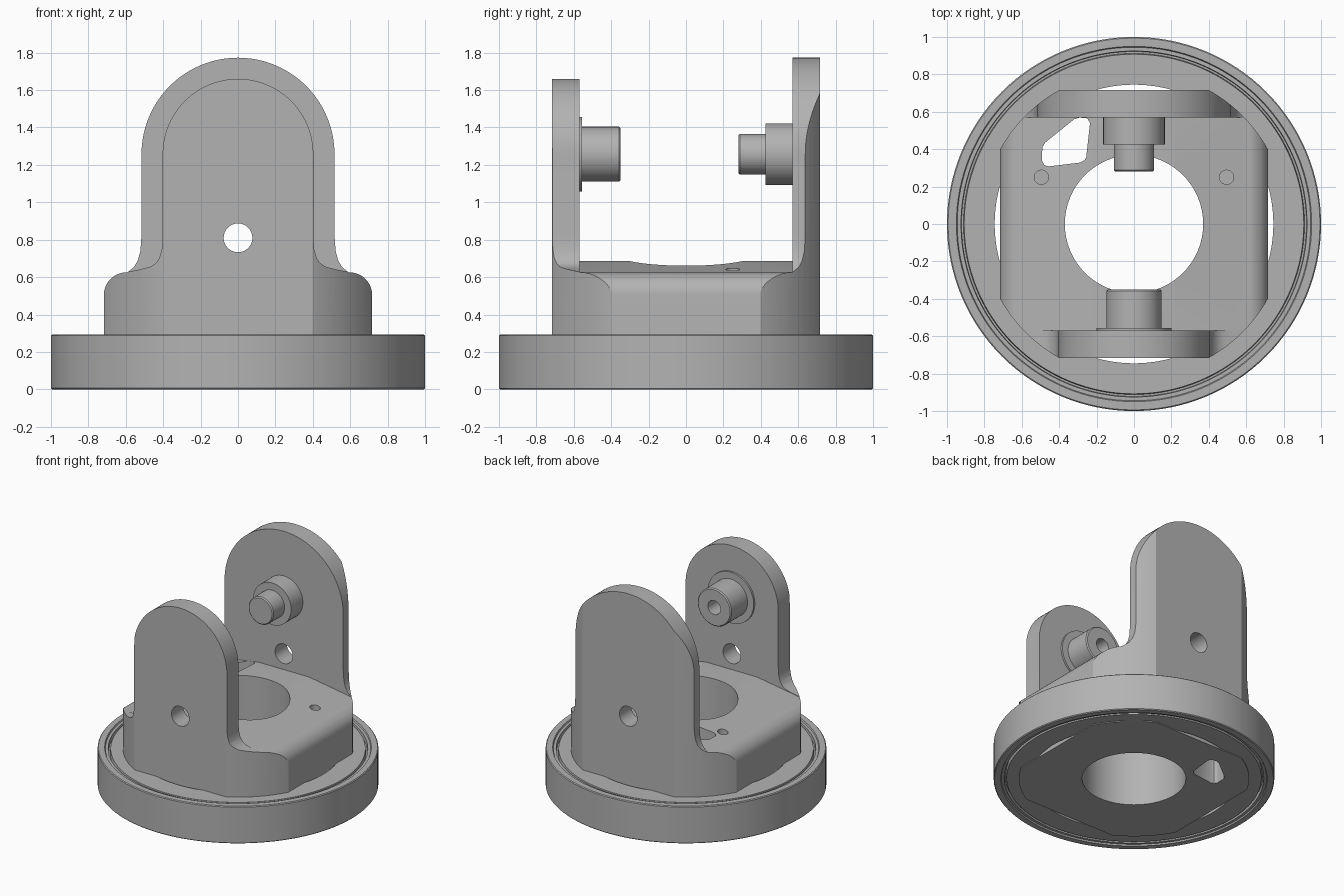
import bpy
import bmesh
from math import pi, sin, cos, radians
from mathutils import Matrix, Vector

cube = bpy.data.objects.get("Cube")
if cube:
    bpy.data.objects.remove(cube, do_unlink=True)

grey = bpy.data.materials.new("plain grey")
grey.use_nodes = True
grey.diffuse_color = (0.45, 0.45, 0.45, 1)
grey.node_tree.nodes["Principled BSDF"].inputs["Base Color"].default_value = grey.diffuse_color


def finish(name, bm):
    bmesh.ops.recalc_face_normals(bm, faces=bm.faces)
    mesh = bpy.data.meshes.new(name)
    bm.to_mesh(mesh)
    bm.free()
    mesh.materials.append(grey)
    obj = bpy.data.objects.new(name, mesh)
    bpy.context.collection.objects.link(obj)
    return obj


def prism(name, points, offset):
    """Extrude a closed outline of 3D points."""
    bm = bmesh.new()
    face = bm.faces.new([bm.verts.new(p) for p in points])
    new = bmesh.ops.extrude_face_region(bm, geom=[face])["geom"]
    bmesh.ops.translate(bm, vec=offset, verts=[v for v in new if isinstance(v, bmesh.types.BMVert)])
    return finish(name, bm)


def lathe(name, profile, matrix=Matrix(), closed=False, steps=96):
    """Spin a (radius, height) profile round the z axis."""
    bm = bmesh.new()
    verts = [bm.verts.new((r, 0, h)) for r, h in profile]
    edges = [bm.edges.new(pair) for pair in zip(verts, verts[1:])]
    if closed:
        edges.append(bm.edges.new((verts[-1], verts[0])))
    bmesh.ops.spin(bm, geom=verts + edges, cent=(0, 0, 0), axis=(0, 0, 1),
                   angle=2 * pi, steps=steps, use_duplicate=False)
    bmesh.ops.remove_doubles(bm, verts=bm.verts, dist=1e-5)
    bm.transform(matrix)
    return finish(name, bm)


def rod(name, radius, start, end, steps=32):
    """Solid cylinder between two points."""
    start, end = Vector(start), Vector(end)
    axis = end - start
    matrix = Matrix.Translation(start) @ axis.to_track_quat("Z", "Y").to_matrix().to_4x4()
    length = axis.length
    return lathe(name, [(0, 0), (radius, 0), (radius, length), (0, length)], matrix, steps=steps)


def combine(obj, other, operation):
    """Apply a boolean and discard the tool."""
    mod = obj.modifiers.new(operation, "BOOLEAN")
    mod.operation, mod.solver, mod.object = operation, "EXACT", other
    bpy.context.view_layer.objects.active = obj
    bpy.ops.object.modifier_apply(modifier=mod.name)
    bpy.data.objects.remove(other, do_unlink=True)


def smooth(obj):
    bpy.ops.object.select_all(action="DESELECT")
    obj.select_set(True)
    bpy.context.view_layer.objects.active = obj
    bpy.ops.object.shade_smooth_by_angle(angle=radians(25))


def mirrored(half):
    """Complete an outline given its right half, bottom to top."""
    return half + [(-x, z) for x, z in reversed(half) if x > 0]


def arc(cx, cz, radius, steps):
    return [(cx + radius * cos(pi / 2 * i / steps), cz + radius * sin(pi / 2 * i / steps))
            for i in range(steps + 1)]


# Body block: ridge top with rounded long edges
SIDE, INNER, AXIS = 0.717, 0.57, 1.257
outline = mirrored([(SIDE, 0.005)] + arc(SIDE - 0.12, 0.505, 0.12, 10) + [(0.22, 0.685)])
body = prism("bracket_body", [(x, -SIDE, z) for x, z in outline], (0, 2 * SIDE, 0))


def upright(name, half_width, fillet, y):
    half = [(0.6, 0.3)] + fillet + arc(0, AXIS, half_width, 24)[:-1] + [(0, AXIS + half_width)]
    return prism(name, [(x, y, z) for x, z in mirrored(half)], (0, SIDE - INNER, 0))


# Two arched uprights flaring into the body
front_fillet = [(0.6, 0.626), (0.52, 0.642), (0.47, 0.655), (0.44, 0.674),
                (0.42, 0.703), (0.407, 0.75), (0.403, 0.82)]
back_fillet = [(0.62, 0.615), (0.585, 0.63), (0.555, 0.655), (0.535, 0.69),
               (0.522, 0.74), (0.516, 0.82)]
combine(body, upright("front_upright", 0.403, front_fillet, -SIDE), "UNION")
combine(body, upright("back_upright", 0.516, back_fillet, INNER), "UNION")

# Round the four corners, bore the centre and the cable holes
combine(body, rod("corner_limit", 0.82, (0, 0, -0.1), (0, 0, 2), 128), "INTERSECT")
combine(body, rod("centre_bore", 0.37, (0, 0, -0.1), (0, 0, 1), 64), "DIFFERENCE")
combine(body, rod("cable_hole", 0.077, (0, -1, 0.81), (0, 1, 0.81)), "DIFFERENCE")
for x in (-0.495, 0.495):
    combine(body, rod("top_hole", 0.038, (x, 0.25, 0.5), (x, 0.25, 0.9), 24), "DIFFERENCE")

# Bolt holes underneath, with the window taking the place of one
for i in range(8):
    if i != 3:
        a = radians(22.5 + 45 * i)
        x, y = 0.46 * cos(a), 0.46 * sin(a)
        combine(body, rod("bolt_hole", 0.04, (x, y, -0.1), (x, y, 0.15), 24), "DIFFERENCE")

# Corner window through the floor
window = [(-0.25, 0.565), (-0.235, 0.54), (-0.255, 0.36), (-0.265, 0.34), (-0.29, 0.328),
          (-0.455, 0.308), (-0.48, 0.315), (-0.492, 0.34), (-0.49, 0.41), (-0.475, 0.435),
          (-0.32, 0.56), (-0.29, 0.569)]
combine(body, prism("window", [(x, y, -0.1) for x, y in window], (0, 0, 0.9)), "DIFFERENCE")
smooth(body)

# Bearing ring: raised rim, thin groove, inner race
half_section = [(0.745, 0.282), (0.908, 0.282), (0.912, 0.25), (0.922, 0.25), (0.925, 0.282),
                (0.945, 0.282), (0.95, 0.293), (0.994, 0.293), (1.0, 0.287)]
lower = [(r, 0.293 - z) for r, z in reversed(half_section)]
smooth(lathe("bearing_ring", half_section + lower, closed=True, steps=128))

# Back pivot: stepped solid pin pointing to the front
to_front = Matrix.Translation((0, INNER + 0.01, AXIS)) @ Matrix.Rotation(pi / 2, 4, "X")
smooth(lathe("back_pivot_pin", [(0, 0), (0.165, 0), (0.165, 0.155), (0.108, 0.155),
                                (0.108, 0.292), (0.1, 0.3), (0, 0.3)], to_front, steps=64))

# Front pivot: flanged pin with a blind hole in its end
to_back = Matrix.Translation((0, -INNER - 0.01, AXIS)) @ Matrix.Rotation(-pi / 2, 4, "X")
smooth(lathe("front_pivot_pin", [(0, 0), (0.2, 0), (0.2, 0.025), (0.147, 0.025),
                                 (0.147, 0.222), (0.139, 0.23), (0.055, 0.23),
                                 (0.055, 0.08), (0, 0.08)], to_back, steps=64))
